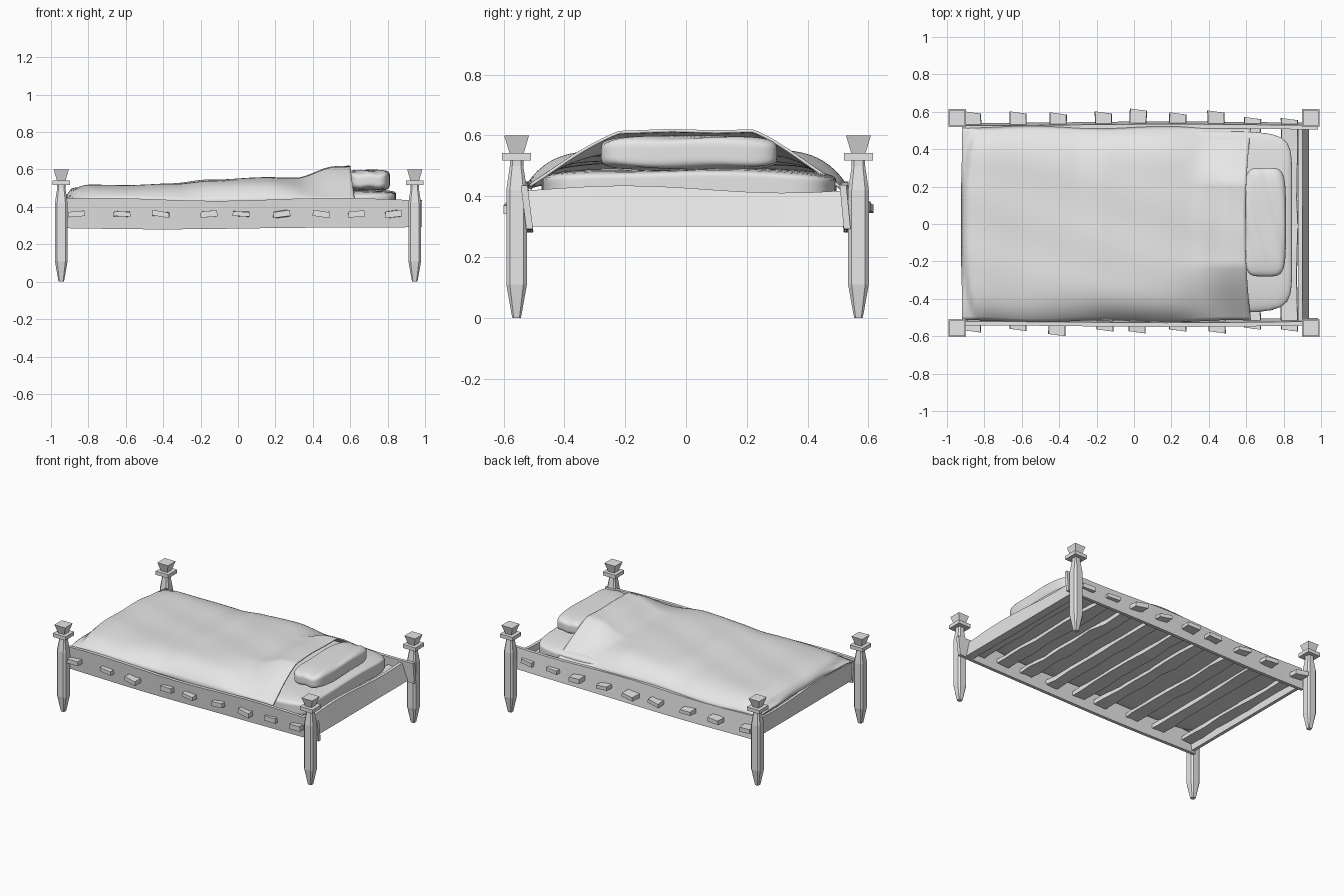
import bpy, bmesh, math, random
from mathutils import Vector

random.seed(4)
if "Cube" in bpy.data.objects:
    bpy.data.objects.remove(bpy.data.objects["Cube"], do_unlink=True)

grey = bpy.data.materials.new("plain_grey")
grey.use_nodes = True
grey.diffuse_color = (0.8, 0.8, 0.8, 1)
for node in grey.node_tree.nodes:
    if node.type == "BSDF_PRINCIPLED":
        node.inputs["Base Color"].default_value = (0.8, 0.8, 0.8, 1)


def finish(name, bm, smooth=False):
    bmesh.ops.recalc_face_normals(bm, faces=bm.faces)
    mesh = bpy.data.meshes.new(name)
    bm.to_mesh(mesh)
    bm.free()
    mesh.materials.append(grey)
    obj = bpy.data.objects.new(name, mesh)
    bpy.context.collection.objects.link(obj)
    if smooth:
        bpy.ops.object.select_all(action="DESELECT")
        obj.select_set(True)
        bpy.context.view_layer.objects.active = obj
        bpy.ops.object.shade_smooth_by_angle(angle=math.radians(50))
    return obj


def loft(bm, rings):
    """Skin a list of equal-length point rings and cap both ends."""
    loops = [[bm.verts.new(p) for p in ring] for ring in rings]
    n = len(loops[0])
    for a, b in zip(loops, loops[1:]):
        for i in range(n):
            bm.faces.new((a[i], a[(i + 1) % n], b[(i + 1) % n], b[i]))
    bm.faces.new(loops[0])
    bm.faces.new(loops[-1])


def square(x, y, z, h, chamfer=0.0):
    """Square ring; a chamfer turns it into an eight-sided ring."""
    if not chamfer:
        return [(x + h * a, y + h * b, z) for a, b in ((-1, -1), (1, -1), (1, 1), (-1, 1))]
    c = 1 - chamfer
    pts = ((-c, -1), (c, -1), (1, -c), (1, c), (c, 1), (-c, 1), (-1, c), (-1, -c))
    return [(x + h * a, y + h * b, z) for a, b in pts]


def interp(x, pts):
    for (x0, z0), (x1, z1) in zip(pts, pts[1:]):
        if x <= x1:
            t = max(0, (x - x0) / (x1 - x0))
            return z0 + (z1 - z0) * t * t * (3 - 2 * t)
    return pts[-1][1]


# Corner posts: tapered shaft, collar plate and flared cap
for end, x in (("foot", -0.945), ("head", 0.945)):
    for side, y in (("right", -0.557), ("left", 0.567)):
        bm = bmesh.new()
        shaft = ((0, 0.014), (0.02, 0.018), (0.11, 0.034), (0.42, 0.034), (0.5, 0.022), (0.525, 0.022))
        loft(bm, [square(x, y, z, h, 0.35) for z, h in shaft])
        loft(bm, [square(x, y, z, 0.048) for z in (0.517, 0.542)])
        loft(bm, [square(x, y, z, h) for z, h in ((0.54, 0.023), (0.6, 0.041))])
        finish(f"{end}_{side}_post", bm)

# Long side rails, slightly wavy and leaning
for side, s, lean in (("right", -1, 0.009), ("left", 1, -0.007)):
    bm = bmesh.new()
    rings = []
    for i in range(15):
        x = -0.92 + 1.905 * i / 14
        top = 0.44 + 0.008 * math.sin(5 * x + s)
        low = 0.284 + 0.004 * math.sin(4 * x) + 0.012 * max(0, x) ** 3
        y = 0.526 + 0.004 * math.sin(3 * x + 1)
        rings.append([(x, s * (y + d + k * lean), z) for d, k, z in
                      ((-0.011, -1, low), (0.011, -1, low), (0.011, 1, top), (-0.011, 1, top))])
    loft(bm, rings)
    finish(f"{side}_rail", bm)

# End boards; the head one slopes outward toward its foot
for name, inner, outer_top, outer_low in (("head_board", 0.878, 0.9, 0.935), ("foot_board", -0.89, -0.908, -0.912)):
    bm = bmesh.new()
    rings = []
    for i in range(11):
        y = -0.52 + 1.04 * i / 10
        top = 0.423 + 0.012 * math.cos(6 * y + 1.2)
        rings.append([(inner, y, 0.3), (outer_low, y, 0.3), (outer_top, y, top), (inner, y, top)])
    loft(bm, rings)
    finish(name, bm)

# Cross slats whose rough ends poke out through the rails
slats = ((-0.86, 0.58, 0.59), (-0.62, 0.572, 0.59), (-0.41, 0.6, 0.585),
         (-0.16, 0.575, 0.59), (0.02, 0.585, 0.605), (0.23, 0.575, 0.585),
         (0.44, 0.585, 0.595), (0.63, 0.565, 0.56), (0.83, 0.575, 0.555))
for n, (x, front, back) in enumerate(slats):
    bm = bmesh.new()
    rings = []
    for i in range(9):
        y = -front + (front + back) * i / 8
        tilt = random.uniform(-0.007, 0.007)
        dx = random.uniform(-0.005, 0.005)
        h = 0.012 + random.uniform(0, 0.006)
        z = 0.362
        skew = 0.012 if i in (0, 8) else 0
        rings.append([(x + dx - 0.046, y + skew, z - h + tilt), (x + dx + 0.046, y, z - h - tilt),
                      (x + dx + 0.043, y, z + h - tilt), (x + dx - 0.043, y + skew, z + h + tilt)])
    loft(bm, rings)
    finish(f"slat_{n + 1}", bm)


def cushion(name, centre, half, power, sag):
    """Soft box: a gridded cube pulled onto a superellipsoid."""
    bm = bmesh.new()
    bmesh.ops.create_cube(bm, size=2)
    bmesh.ops.subdivide_edges(bm, edges=bm.edges[:], cuts=19, use_grid_fill=True)
    for v in bm.verts:
        p = v.co / sum(abs(c) ** power for c in v.co) ** (1 / power)
        drop = sag * abs(p.y) ** 4 if p.z > 0 else 0
        wave = 0.003 * math.sin(7 * p.x + 5 * p.y)
        v.co = Vector(centre) + Vector((p.x * half[0], p.y * half[1], p.z * half[2] - drop + wave))
    return finish(name, bm, smooth=True)


cushion("mattress", (-0.02, 0.01, 0.432), (0.865, 0.485, 0.058), 10, 0.02)
cushion("pillow", (0.7, 0.01, 0.543), (0.112, 0.29, 0.053), 5, 0.006)

# Blanket: draped sheet, lifted over the pillow at the head end
ridge = ((-0.925, 0.45), (-0.885, 0.495), (-0.8, 0.51), (-0.35, 0.515),
         (-0.15, 0.54), (0.3, 0.55), (0.52, 0.608), (0.62, 0.612))
bm = bmesh.new()
nx, ny = 90, 56
grid = []
for i in range(nx + 1):
    row = []
    for j in range(ny + 1):
        v = 2 * j / ny - 1
        t = abs(v)
        x = -0.92 + (1.515 + 0.03 * t ** 2) * i / nx
        y = v * (0.517 + 0.006 * math.sin(9 * x))
        hem = 0.432 + 0.007 * math.sin(6 * x + v)
        bend = 0.06 * t ** 3
        h = interp(x - bend, ridge)
        flat = 1 - t ** 7
        hood = 1 - max(0, (t - 0.42) / 0.58) ** 1.2
        k = min(1, max(0, (x - 0.15) / 0.35))
        k = k * k * (3 - 2 * k)
        shape = flat + (hood - flat) * k
        fold = 0.004 * math.sin(5 * x + 9 * y) * math.sin(11 * y + 2 * x) + 0.003 * math.sin(14 * x + 4 * y * y)
        z = hem + max(0, h - hem) * shape + fold * (1 - t ** 4)
        row.append(bm.verts.new((x, y, z)))
    grid.append(row)
for i in range(nx):
    for j in range(ny):
        bm.faces.new((grid[i][j], grid[i + 1][j], grid[i + 1][j + 1], grid[i][j + 1]))
blanket = finish("blanket", bm, smooth=True)
thick = blanket.modifiers.new("cloth_thickness", "SOLIDIFY")
thick.thickness = 0.01
thick.offset = 0
